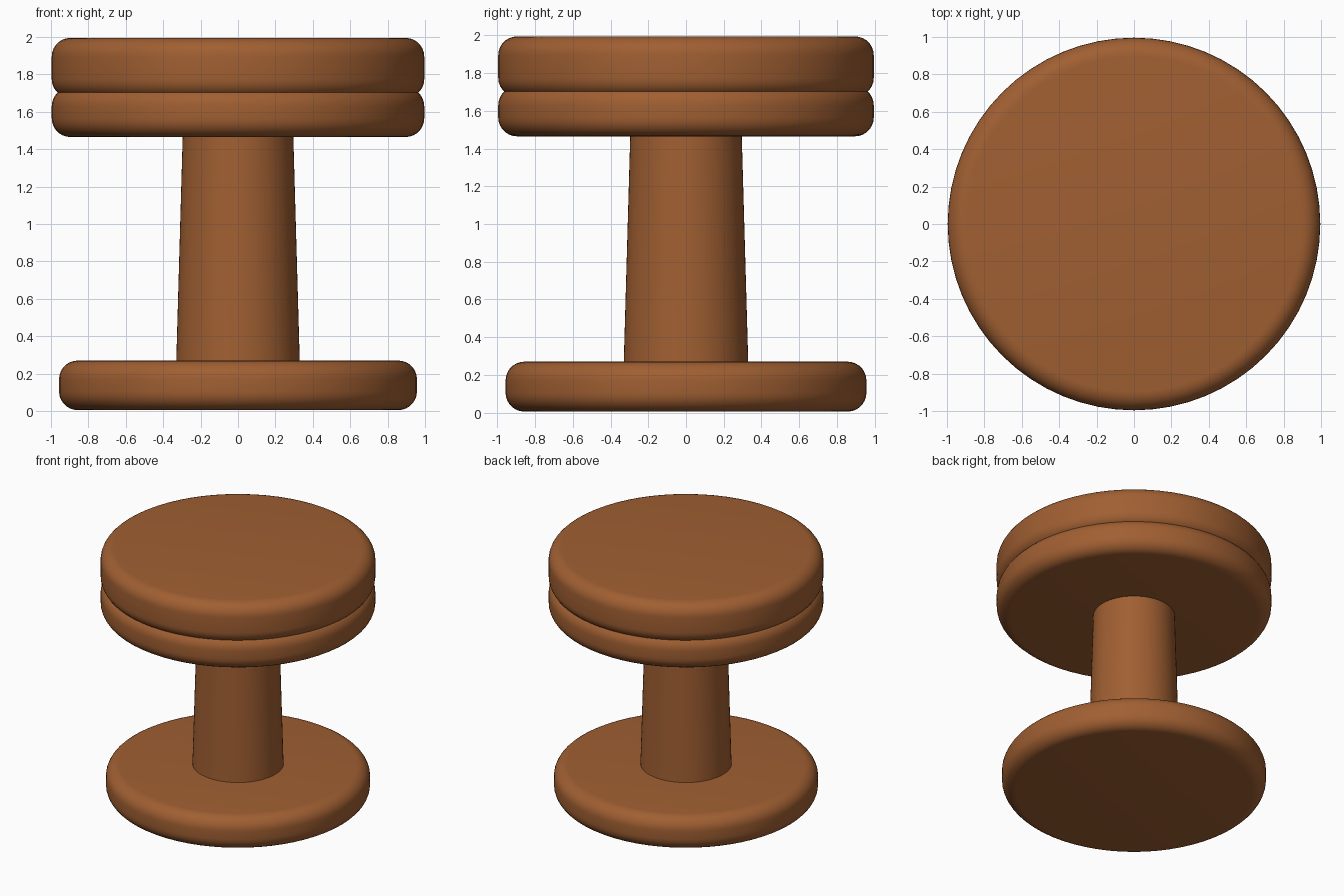
import bpy, bmesh, math

if "Cube" in bpy.data.objects:
    bpy.data.objects.remove(bpy.data.objects["Cube"])

wood = bpy.data.materials.new("warm brown wood")
wood.diffuse_color = (0.352, 0.115, 0.032, 1)
wood.use_nodes = True
wood.node_tree.nodes["Principled BSDF"].inputs["Base Color"].default_value = wood.diffuse_color
SIDES = 64


def lathe(name, profile):
    """Spin a (radius, z) profile around z; ends are closed with flat caps."""
    bm = bmesh.new()
    rings = []
    for r, z in profile:
        rings.append([bm.verts.new((r * math.cos(2 * math.pi * i / SIDES),
                                    r * math.sin(2 * math.pi * i / SIDES), z))
                      for i in range(SIDES)])
    for a, b in zip(rings, rings[1:]):
        for i in range(SIDES):
            j = (i + 1) % SIDES
            bm.faces.new((a[i], a[j], b[j], b[i]))
    bm.faces.new(rings[0][::-1])
    bm.faces.new(rings[-1])
    mesh = bpy.data.meshes.new(name)
    bm.to_mesh(mesh)
    bm.free()
    mesh.materials.append(wood)
    obj = bpy.data.objects.new(name, mesh)
    bpy.context.collection.objects.link(obj)
    bpy.context.view_layer.objects.active = obj
    obj.select_set(True)
    bpy.ops.object.shade_smooth_by_angle(angle=math.radians(35))
    obj.select_set(False)


def rounded_disc(name, radius, z0, z1, corner=0.1, steps=7):
    """Thick disc with rounded rims."""
    arc = [math.pi / 2 * k / steps for k in range(steps + 1)]
    low = [(radius - corner + corner * math.sin(a), z0 + corner - corner * math.cos(a)) for a in arc]
    high = [(radius - corner + corner * math.cos(a), z1 - corner + corner * math.sin(a)) for a in arc]
    lathe(name, low + high)


# Foot, tapered column, and two stacked discs that overlap at the groove
rounded_disc("base", 0.957, 0.005, 0.27)
lathe("column", [(0.332, 0.2), (0.33, 0.27), (0.296, 1.46), (0.295, 1.52)])
rounded_disc("seat", 0.996, 1.465, 1.73)
rounded_disc("cushion", 0.996, 1.675, 1.995)
